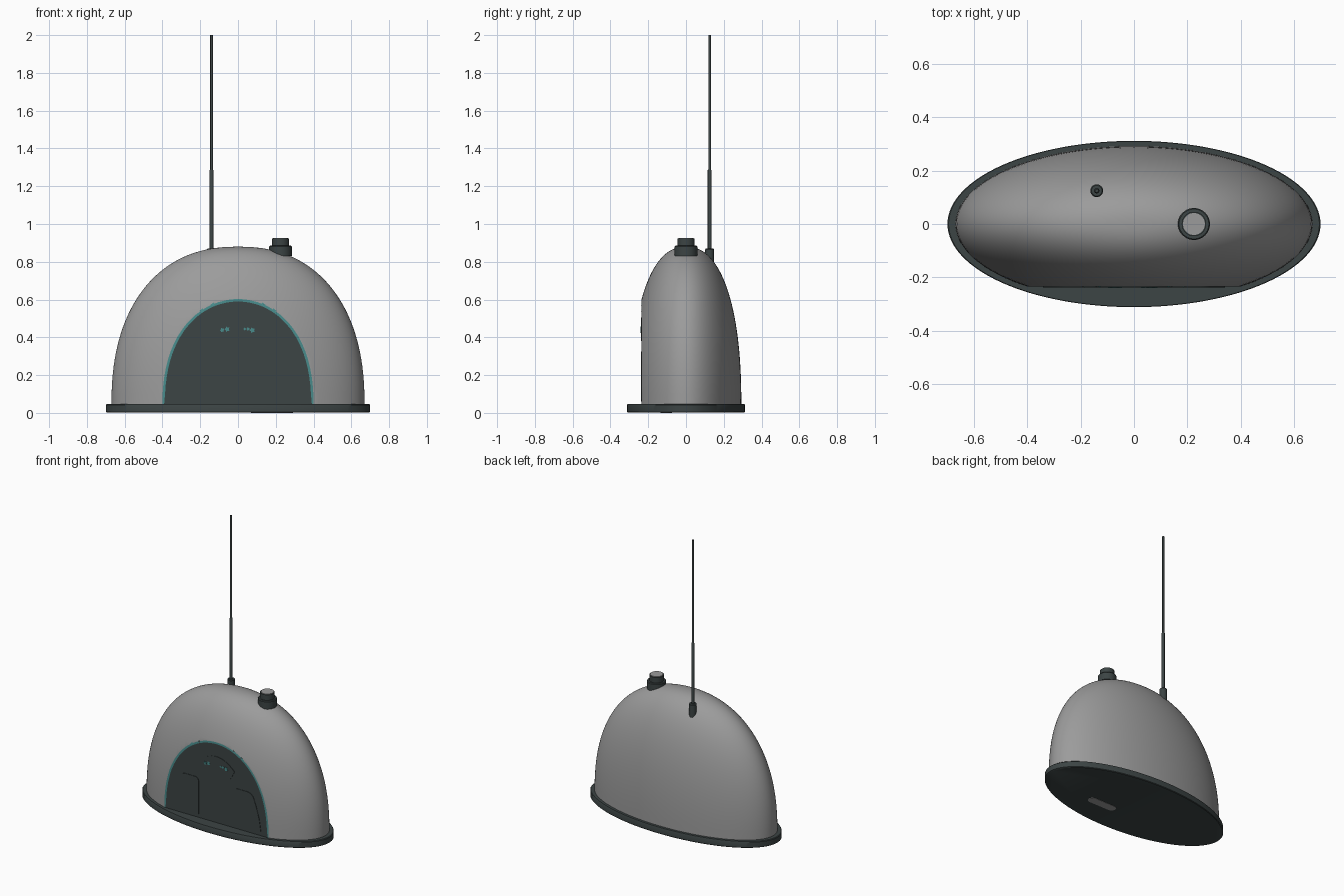
import bpy, bmesh, math
from mathutils import Vector

if "Cube" in bpy.data.objects:
    bpy.data.objects.remove(bpy.data.objects["Cube"], do_unlink=True)


def material(name, rgb):
    m = bpy.data.materials.new(name)
    m.use_nodes = True
    m.diffuse_color = (*rgb, 1)
    bsdf = m.node_tree.nodes["Principled BSDF"]
    bsdf.inputs["Base Color"].default_value = (*rgb, 1)
    bsdf.inputs["Roughness"].default_value = 0.6
    return m


GREY = material("shell grey", (0.33, 0.33, 0.33))
DARK = material("dark slate", (0.045, 0.058, 0.058))
TEAL = material("teal trim", (0.065, 0.26, 0.26))

FRONT = -0.235   # plane of the flat front
FLOOR = 0.04     # where the shell meets the base


def finish(bm, name, *mats):
    """Turn a bmesh into a smooth object with sharp creases."""
    bmesh.ops.recalc_face_normals(bm, faces=bm.faces[:])
    for f in bm.faces:
        f.smooth = True
    mesh = bpy.data.meshes.new(name)
    bm.to_mesh(mesh)
    bm.free()
    mesh.set_sharp_from_angle(angle=math.radians(35))
    for m in mats:
        mesh.materials.append(m)
    ob = bpy.data.objects.new(name, mesh)
    bpy.context.collection.objects.link(ob)
    return ob


def lathe(profile, sides, sx=1, sy=1, at=(0, 0)):
    """Closed elliptical lathe of (radius, z) points."""
    bm = bmesh.new()
    rings = []
    for r, z in profile:
        rings.append([bm.verts.new((at[0] + sx * r * math.cos(math.tau * i / sides),
                                    at[1] + sy * r * math.sin(math.tau * i / sides), z))
                      for i in range(sides)])
    for a, b in zip(rings, rings[1:]):
        for i in range(sides):
            j = (i + 1) % sides
            bm.faces.new((a[i], a[j], b[j], b[i]))
    bm.faces.new(rings[0])
    bm.faces.new(rings[-1])
    return bm


def plate(name, outline, y, depth, mat):
    """Thin upright plate from an (x, z) outline, standing out toward the front."""
    bm = bmesh.new()
    face = bm.faces.new([bm.verts.new((x, y, z)) for x, z in outline])
    out = bmesh.ops.extrude_face_region(bm, geom=[face])["geom"]
    bmesh.ops.translate(bm, vec=(0, -depth, 0),
                        verts=[v for v in out if isinstance(v, bmesh.types.BMVert)])
    return finish(bm, name, mat)


# Base plate
finish(lathe([(0.99, 0.002), (1, 0.006), (1, 0.043), (0.994, 0.047)],
             128, 0.70, 0.312), "base", DARK)

# Shell: rounded dome, sliced flat at the front
POWER = 2 / 2.3
profile = []
for i in range(33):
    t = math.pi / 2 * min(i / 32, 0.997)
    profile.append((math.cos(t) ** POWER, FLOOR + 0.84 * math.sin(t) ** POWER))
bm = lathe(profile, 128, 0.67, 0.293)
cut = bmesh.ops.bisect_plane(bm, geom=bm.verts[:] + bm.edges[:] + bm.faces[:],
                             plane_co=Vector((0, FRONT, 0)), plane_no=Vector((0, -1, 0)),
                             clear_outer=True)["geom_cut"]
rim = [e for e in cut if isinstance(e, bmesh.types.BMEdge)]
bmesh.ops.contextual_create(bm, geom=rim)
panel = [f for f in bm.faces if all(abs(v.co.y - FRONT) < 1e-4 for v in f.verts)]

# Front panel with teal trim along the arch
trim = bmesh.ops.inset_individual(bm, faces=panel, thickness=0.013)["faces"]
for f in trim:
    c = f.calc_center_median()
    f.material_index = 1 if c.z < 0.1 and abs(c.x) < 0.3 else 2
for f in panel:
    f.material_index = 1
finish(bm, "shell", GREY, DARK, TEAL)

# Two doors on the front panel
door = [(0.145, 0.06), (0.33, 0.06), (0.342, 0.07), (0.328, 0.16), (0.305, 0.24),
        (0.283, 0.30), (0.262, 0.32), (0.24, 0.325), (0.16, 0.325), (0.142, 0.318),
        (0.135, 0.30), (0.135, 0.07)]
for side, word in ((1, "left"), (-1, "right")):
    plate(word + "_door", [(side * x, z) for x, z in door], FRONT, 0.003, DARK)

# Arched display
steps = [i / 8 for i in range(-8, 9)]
arch = [(0.14 * s, 0.505 - 0.07 * s * s) for s in steps]
arch += [(0.11 * s, 0.415 - 0.035 * s * s) for s in reversed(steps)]
plate("display", arch, FRONT, 0.003, DARK)

# Small lit marks on the display
marks = [(-0.084, 0.438, 0.013), (-0.058, 0.443, 0.015), (0.035, 0.444, 0.008),
         (0.054, 0.444, 0.011), (0.076, 0.438, 0.016)]
for n, (x, z, r) in enumerate(marks):
    star = [(x + r * k * math.cos(i * math.tau / 10), z + r * k * math.sin(i * math.tau / 10))
            for i in range(10) for k in [1 if i % 2 else 0.6]]
    plate("display_mark_%d" % (n + 1), star, FRONT - 0.003, 0.002, TEAL)

# Round vent cap on the roof with a pale lid
CAP = (0.225, 0)
finish(lathe([(0.06, 0.83), (0.06, 0.88), (0.056, 0.885), (0.046, 0.885), (0.046, 0.923)],
             40, at=CAP), "vent_cap", DARK)
finish(lathe([(0.041, 0.92), (0.041, 0.927)], 40, at=CAP), "vent_lid", GREY)

# Aerial: collar and stepped rod
MAST = (-0.14, 0.125)
finish(lathe([(0.024, 0.78), (0.024, 0.865), (0.02, 0.87)], 24, at=MAST),
       "aerial_collar", DARK)
finish(lathe([(0.01, 0.86), (0.01, 1.285), (0.007, 1.29), (0.007, 2.0)], 16, at=MAST),
       "aerial_rod", DARK)

# Pale oblong plate under the base
bm = lathe([(1, 0), (1, 0.004)], 32, 0.035, 0.03, at=(0, -0.105))
for v in bm.verts:
    v.co.x += 0.255 if v.co.x > 0 else 0.105
finish(bm, "underside_plate", GREY)
